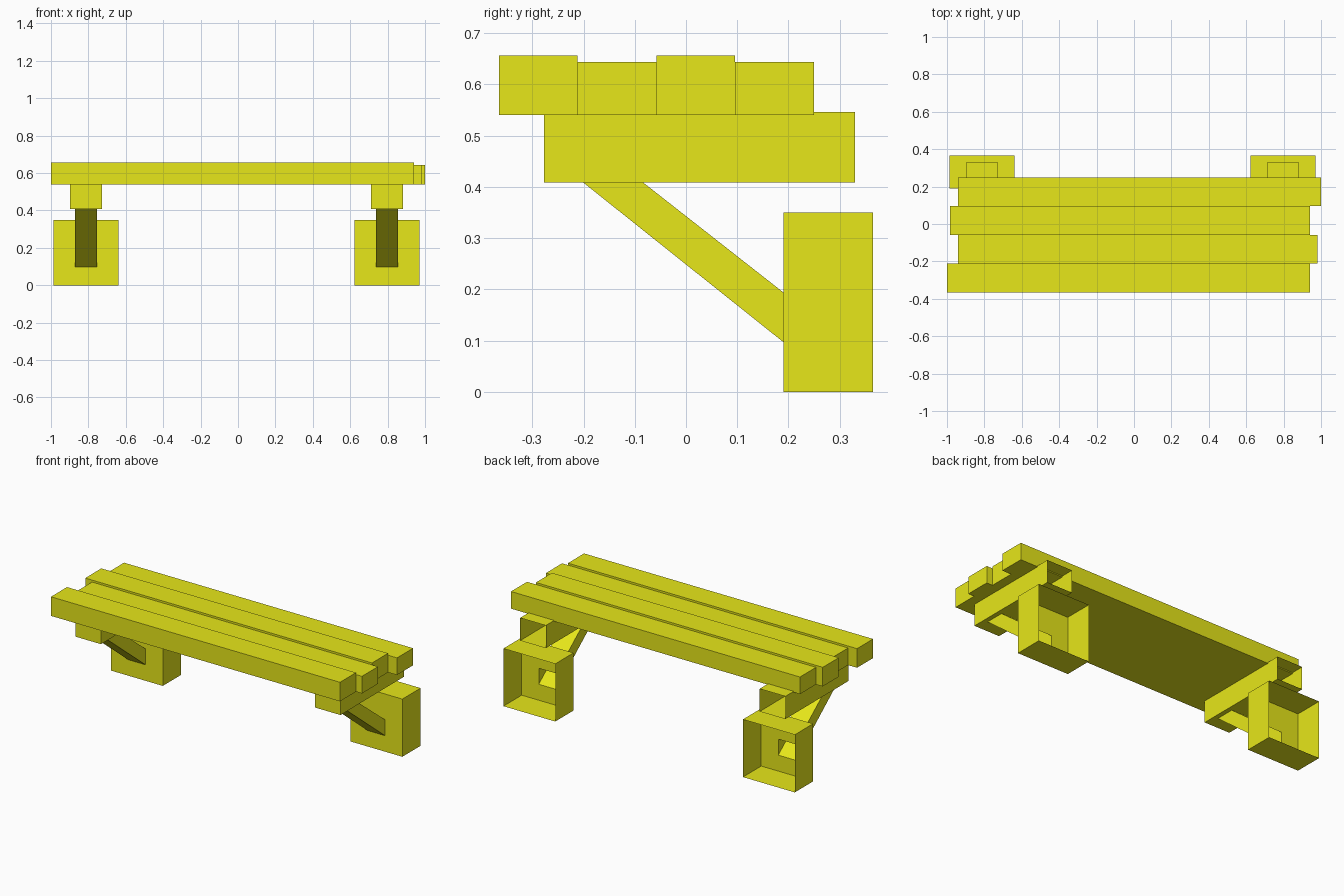
import bpy

if "Cube" in bpy.data.objects:
    bpy.data.objects.remove(bpy.data.objects["Cube"])

mat = bpy.data.materials.new("yellow_paint")
mat.diffuse_color = (0.8, 0.8, 0.01, 1)
mat.use_nodes = True
mat.node_tree.nodes["Principled BSDF"].inputs["Base Color"].default_value = mat.diffuse_color


def make(name, verts, faces):
    mesh = bpy.data.meshes.new(name)
    mesh.from_pydata(verts, [], faces)
    mesh.materials.append(mat)
    obj = bpy.data.objects.new(name, mesh)
    bpy.context.collection.objects.link(obj)
    return obj


def box(x0, x1, y0, y1, z0, z1):
    """Eight corners: front ring first, then back ring."""
    return [(x, y, z) for y in (y0, y1)
            for x, z in ((x0, z0), (x1, z0), (x1, z1), (x0, z1))]


FRONT = [(0, 1, 2, 3)]
BACK = [(7, 6, 5, 4)]
SIDES = [(i, i + 4, (i + 1) % 4 + 4, (i + 1) % 4) for i in range(4)]

# Seat planks, staggered in length and height
spans = [(-1.0, 0.94, 0.656), (-0.94, 0.98, 0.644),
         (-0.985, 0.94, 0.656), (-0.94, 1.0, 0.644)]
for i, (x0, x1, top) in enumerate(spans):
    y0 = -0.365 + i * 0.1537
    make(f"seat_plank_{i + 1}", box(x0, x1, y0, y0 + 0.1537, 0.54, top),
         FRONT + BACK + SIDES)

for side, cx in (("left", -0.812), ("right", 0.796)):
    # Cross beam under the seat, open at the back
    make(f"{side}_beam", box(cx - 0.086, cx + 0.086, -0.277, 0.33, 0.408, 0.546),
         FRONT + SIDES)

    # Foot block, open at the back, its front wall opening into a hollow strut
    verts = box(cx - 0.174, cx + 0.174, 0.19, 0.365, 0, 0.35)
    w = 0.059
    verts += [(cx - w, 0.19, 0.097), (cx + w, 0.19, 0.097),
              (cx + w, 0.19, 0.194), (cx - w, 0.19, 0.194)]
    verts += [(cx - w, -0.2, 0.408), (cx + w, -0.2, 0.408),
              (cx + w, -0.083, 0.408), (cx - w, -0.083, 0.408)]
    ring = [(i, (i + 1) % 4, (i + 1) % 4 + 8, i + 8) for i in range(4)]
    strut = [(i + 8, (i + 1) % 4 + 8, (i + 1) % 4 + 12, i + 12) for i in range(4)]
    make(f"{side}_foot_and_strut", verts, SIDES + ring + strut)
